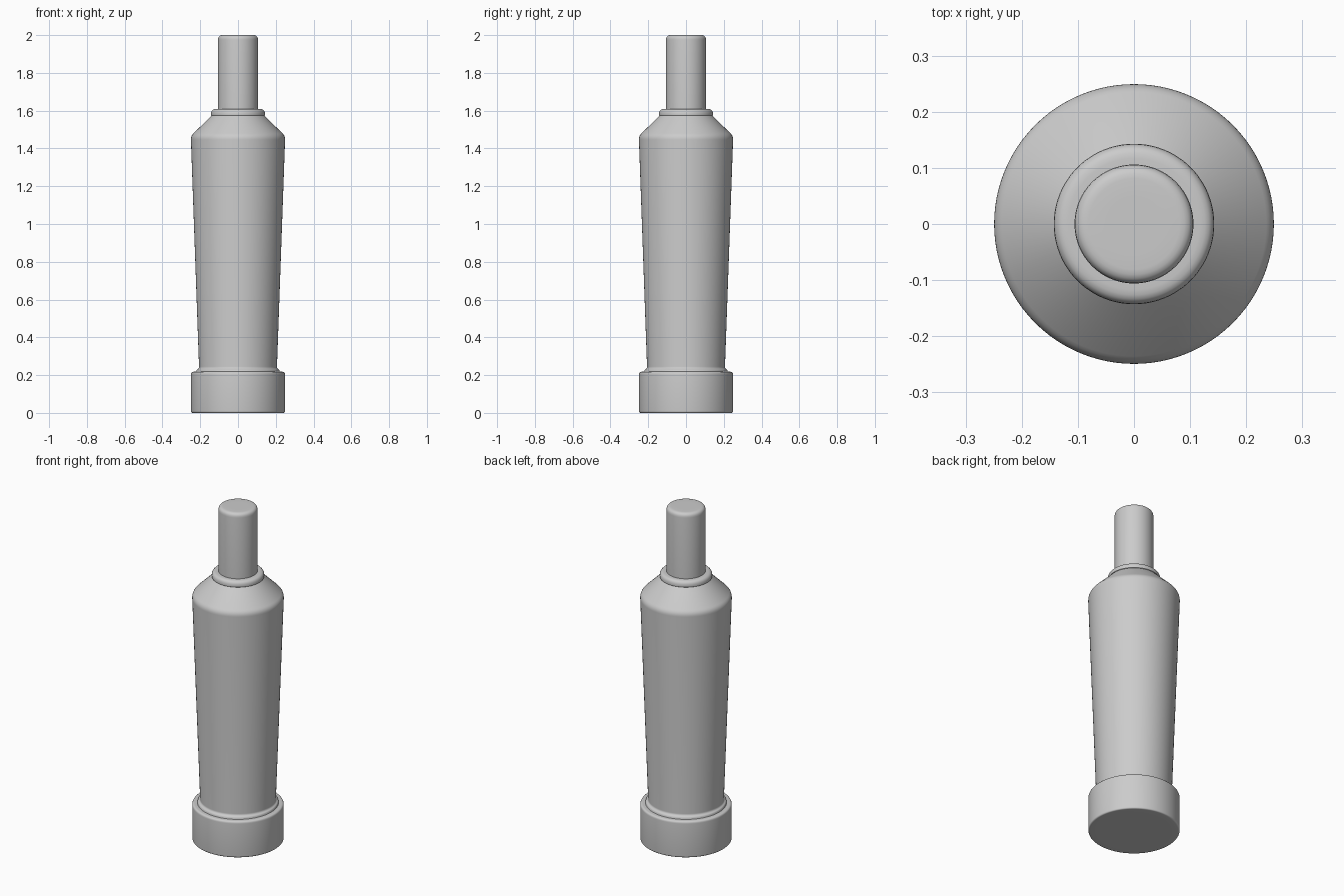
import bpy, bmesh, math

cube = bpy.data.objects.get("Cube")
if cube:
    bpy.data.objects.remove(cube, do_unlink=True)

SIDES = 96

grey = bpy.data.materials.new("plain grey")
grey.use_nodes = True
colour = (0.6, 0.6, 0.6, 1)
grey.diffuse_color = colour
grey.node_tree.nodes["Principled BSDF"].inputs["Base Color"].default_value = colour


def round_corners(profile, steps=5):
    """Turn (radius, height, rounding) corners into smooth profile points."""
    points = []
    for i, (r, z, size) in enumerate(profile):
        if size == 0:
            points.append((r, z))
            continue
        ends = []
        for nr, nz, _ in (profile[i - 1], profile[i + 1]):
            t = size / math.hypot(nr - r, nz - z)
            ends.append((r + (nr - r) * t, z + (nz - z) * t))
        (ar, az), (br, bz) = ends
        for k in range(steps + 1):
            t = k / steps
            a, b, c = (1 - t) ** 2, 2 * t * (1 - t), t * t
            points.append((a * ar + b * r + c * br, a * az + b * z + c * bz))
    return points


def turned_part(name, profile):
    """Spin a profile round the z axis into one closed solid."""
    bm = bmesh.new()
    rings = []
    for r, z in round_corners(profile):
        rings.append([bm.verts.new((r * math.cos(a), r * math.sin(a), z))
                      for a in (math.tau * i / SIDES for i in range(SIDES))])
    for low, high in zip(rings, rings[1:]):
        for i in range(SIDES):
            j = (i + 1) % SIDES
            bm.faces.new((low[i], low[j], high[j], high[i]))
    bm.faces.new(rings[0][::-1])
    bm.faces.new(rings[-1])
    mesh = bpy.data.meshes.new(name)
    bm.to_mesh(mesh)
    bm.free()
    mesh.materials.append(grey)
    obj = bpy.data.objects.new(name, mesh)
    bpy.context.collection.objects.link(obj)
    bpy.ops.object.select_all(action='DESELECT')
    obj.select_set(True)
    bpy.context.view_layer.objects.active = obj
    bpy.ops.object.shade_smooth_by_angle(angle=math.radians(35))
    return obj


# Foot: short drum with softened rims
turned_part("base", [(0.2, 0, 0), (0.249, 0, 0.01), (0.249, 0.218, 0.014), (0.19, 0.218, 0)])

# Tapered body with a small flare at its foot and a sloping shoulder
turned_part("body", [(0.222, 0.215, 0), (0.218, 0.23, 0.006), (0.206, 0.235, 0.01),
                     (0.25, 1.466, 0.02), (0.135, 1.578, 0), (0.1, 1.578, 0)])

# Rounded collar round the neck
turned_part("collar", [(0.1, 1.572, 0), (0.143, 1.574, 0.004), (0.143, 1.609, 0.026),
                       (0.1, 1.609, 0)])

# Straight stem with a rounded top
turned_part("stem", [(0.106, 1.59, 0), (0.106, 2, 0.025), (0.05, 2, 0)])
